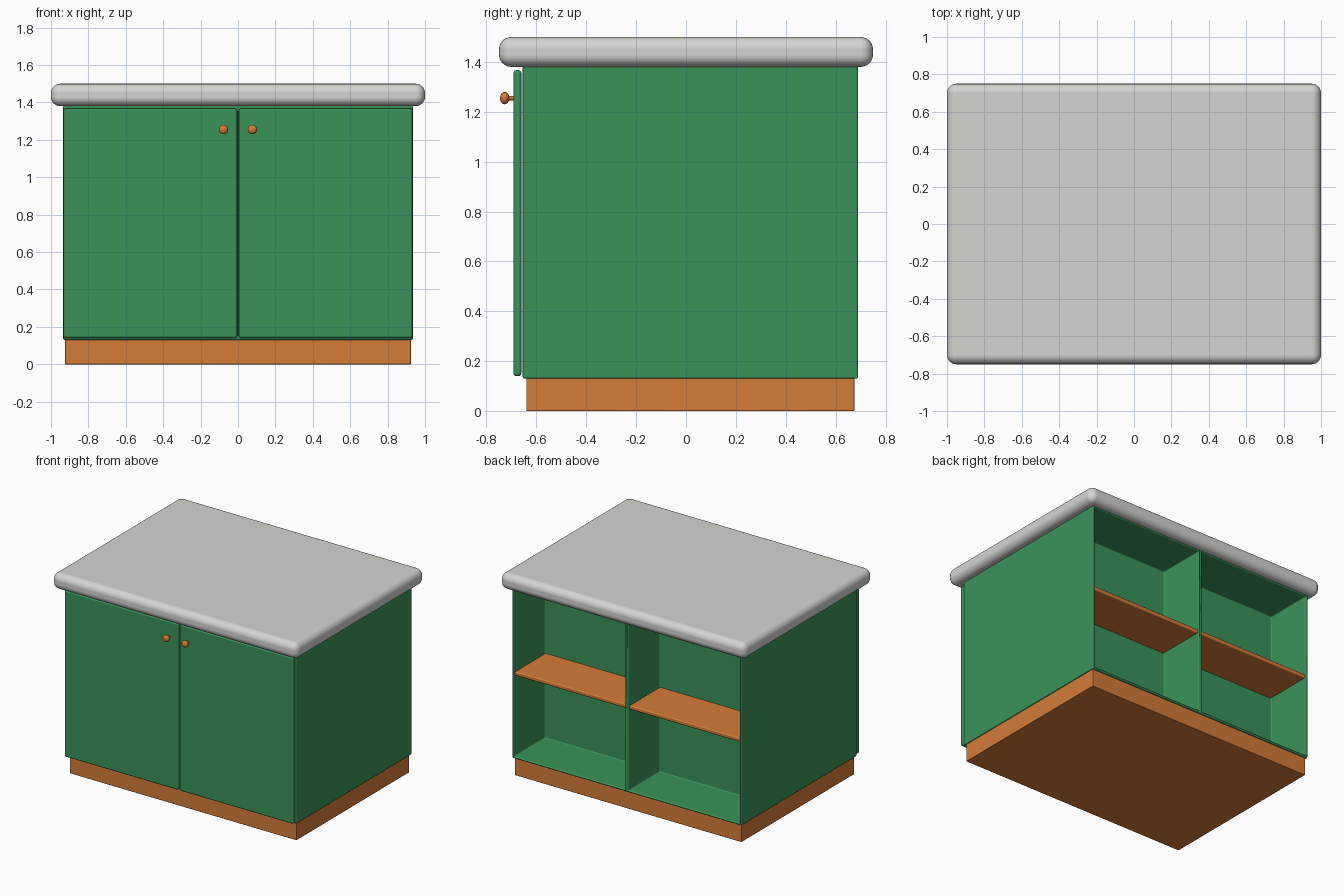
import bpy, bmesh, math
from mathutils import Vector, Matrix

if "Cube" in bpy.data.objects:
    bpy.data.objects.remove(bpy.data.objects["Cube"])


def material(name, rgb):
    m = bpy.data.materials.new(name)
    m.diffuse_color = (*rgb, 1)
    m.use_nodes = True
    m.node_tree.nodes["Principled BSDF"].inputs["Base Color"].default_value = m.diffuse_color
    return m


green = material("green paint", (0.042, 0.29, 0.10))
wood = material("orange wood", (0.66, 0.20, 0.04))
stone = material("grey stone", (0.66, 0.66, 0.64))


def finish(name, bm, mat, bevel=0, segments=3):
    bmesh.ops.recalc_face_normals(bm, faces=bm.faces)
    me = bpy.data.meshes.new(name)
    bm.to_mesh(me)
    bm.free()
    me.materials.append(mat)
    ob = bpy.data.objects.new(name, me)
    bpy.context.collection.objects.link(ob)
    if bevel:
        mod = ob.modifiers.new("rounded edges", 'BEVEL')
        mod.width = bevel
        mod.segments = segments
        mod.limit_method = 'ANGLE'
        mod.harden_normals = True
    bpy.ops.object.select_all(action='DESELECT')
    ob.select_set(True)
    bpy.context.view_layer.objects.active = ob
    bpy.ops.object.shade_smooth_by_angle(angle=math.radians(40))
    return ob


def box_mesh(x, y, z):
    bm = bmesh.new()
    bmesh.ops.create_cube(bm, size=1)
    size = [b - a for a, b in (x, y, z)]
    mid = [(a + b) / 2 for a, b in (x, y, z)]
    bmesh.ops.scale(bm, vec=size, verts=bm.verts)
    bmesh.ops.translate(bm, vec=mid, verts=bm.verts)
    return bm


# Countertop and plinth
finish("countertop", box_mesh((-1, 1), (-0.75, 0.75), (1.38, 1.5)), stone, 0.05, 6)
finish("plinth", box_mesh((-0.925, 0.925), (-0.64, 0.675), (0, 0.135)), wood, 0.004, 2)

# Cabinet body: back face split in two, each half inset and pushed in
bm = box_mesh((-0.935, 0.935), (-0.655, 0.69), (0.13, 1.385))
bmesh.ops.bisect_plane(bm, geom=bm.verts[:] + bm.edges[:] + bm.faces[:],
                       plane_co=(0, 0, 0), plane_no=(1, 0, 0))
bm.normal_update()
back = [f for f in bm.faces if f.normal.y > 0.9]
bmesh.ops.inset_individual(bm, faces=back, thickness=0.021)
pushed = bmesh.ops.extrude_discrete_faces(bm, faces=back)["faces"]
bmesh.ops.translate(bm, vec=(0, -0.36, 0), verts=list({v for f in pushed for v in f.verts}))
finish("cabinet_body", bm, green, 0.008, 2)

for side, s in (("left", -1), ("right", 1)):
    # Front door
    xs = sorted((s * 0.004, s * 0.933))
    finish(side + "_door", box_mesh(xs, (-0.692, -0.66), (0.14, 1.367)), green, 0.012, 3)
    # Back shelf
    xs = sorted((s * 0.016, s * 0.918))
    finish(side + "_shelf", box_mesh(xs, (0.325, 0.685), (0.74, 0.77)), wood, 0.008, 3)
    # Knob with stem
    bm = bmesh.new()
    bmesh.ops.create_uvsphere(bm, u_segments=24, v_segments=14, radius=0.025,
                              matrix=Matrix.Translation((s * 0.077, -0.727, 1.255))
                              @ Matrix.Diagonal((1, 0.75, 1, 1)))
    bmesh.ops.create_cone(bm, cap_ends=True, segments=16, radius1=0.009, radius2=0.009, depth=0.035,
                          matrix=Matrix.Translation((s * 0.077, -0.703, 1.255))
                          @ Matrix.Rotation(math.pi / 2, 4, 'X'))
    finish(side + "_knob", bm, wood)
